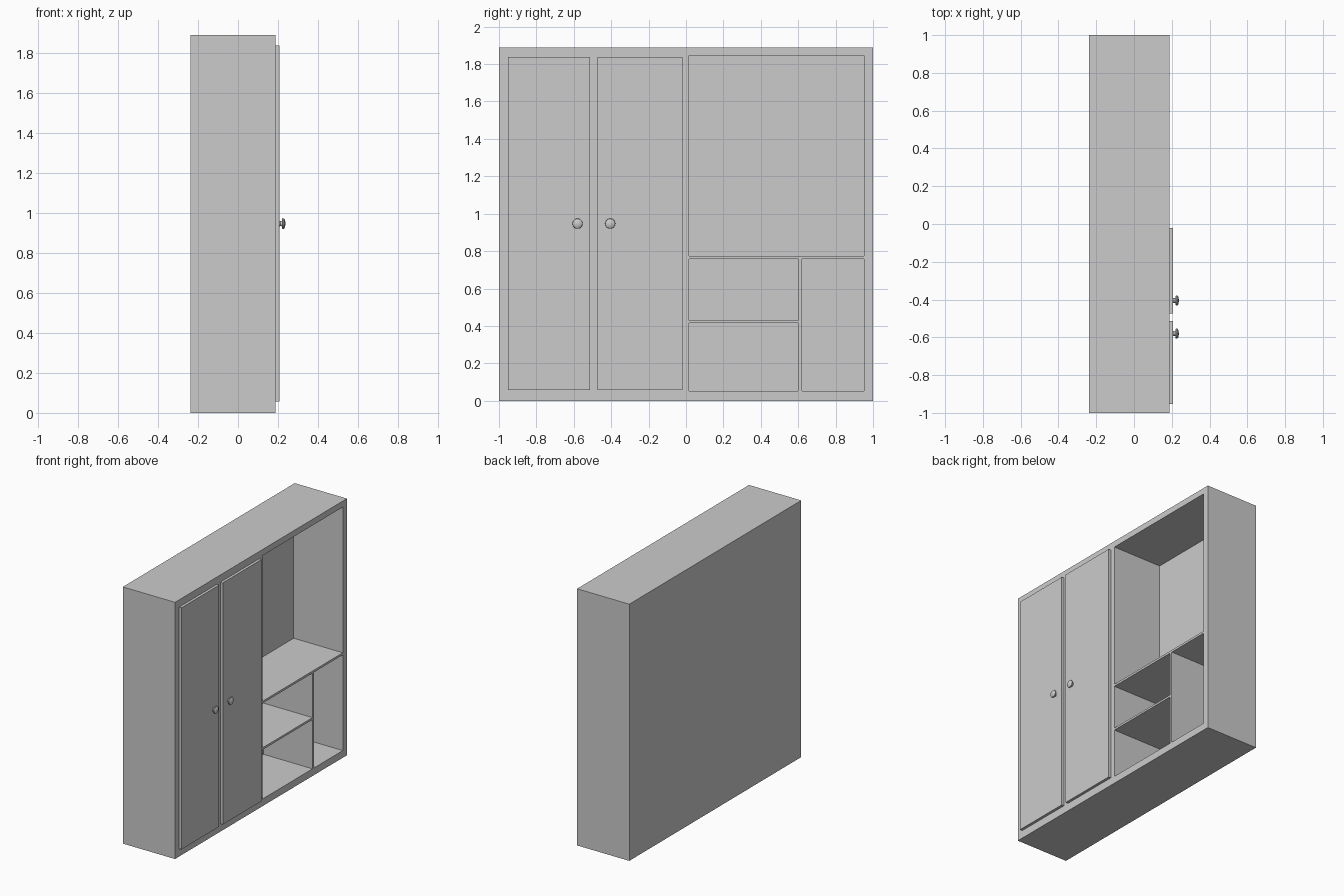
import bpy
import bmesh
from math import radians
from mathutils import Matrix, Vector

default = bpy.data.objects.get("Cube")
if default:
    bpy.data.objects.remove(default, do_unlink=True)

grey = bpy.data.materials.new("cabinet grey")
grey.use_nodes = True
COLOUR = (0.6, 0.6, 0.6, 1)
grey.diffuse_color = COLOUR
grey.node_tree.nodes["Principled BSDF"].inputs["Base Color"].default_value = COLOUR

BACK, FRONT, DOOR_FRONT = -0.238, 0.187, 0.207
HEIGHT = 1.89


def finish(name, bm):
    mesh = bpy.data.meshes.new(name)
    bm.to_mesh(mesh)
    bm.free()
    mesh.materials.append(grey)
    obj = bpy.data.objects.new(name, mesh)
    bpy.context.collection.objects.link(obj)
    return obj


def box(name, x, y, z):
    """Box spanning the given (low, high) pairs."""
    bm = bmesh.new()
    centre = Vector((sum(x) / 2, sum(y) / 2, sum(z) / 2))
    size = Vector((x[1] - x[0], y[1] - y[0], z[1] - z[0]))
    bmesh.ops.create_cube(bm, size=1, matrix=Matrix.Translation(centre) @ Matrix.Diagonal(size).to_4x4())
    return finish(name, bm)


def lathe(name, profile, y, z, steps=24):
    """Spin (x, radius) points about an axis along x."""
    bm = bmesh.new()
    verts = [bm.verts.new((x, 0, r)) for x, r in profile]
    edges = [bm.edges.new(pair) for pair in zip(verts, verts[1:])]
    bmesh.ops.spin(bm, geom=verts + edges, cent=(0, 0, 0), axis=(1, 0, 0),
                   angle=radians(360), steps=steps)
    bmesh.ops.remove_doubles(bm, verts=bm.verts, dist=0.0005)
    bmesh.ops.recalc_face_normals(bm, faces=bm.faces)
    obj = finish(name, bm)
    obj.location = (0, y, z)
    return obj


# Carcass with the open compartments carved out of the front
carcass = box("carcass", (BACK, FRONT), (-1, 1), (0, HEIGHT))
niches = {
    "upper_niche": ((0.016, 0.952), (0.773, 1.845)),
    "middle_niche": ((0.016, 0.6), (0.43, 0.757)),
    "lower_niche": ((0.016, 0.6), (0.053, 0.415)),
    "tall_niche": ((0.62, 0.952), (0.053, 0.757)),
}
for name, (y, z) in niches.items():
    cutter = box(name, (BACK + 0.025, FRONT + 0.1), y, z)
    cutter.hide_render = True
    cut = carcass.modifiers.new(name, "BOOLEAN")
    cut.operation = "DIFFERENCE"
    cut.solver = "EXACT"
    cut.object = cutter
    bpy.context.view_layer.objects.active = carcass
    bpy.ops.object.modifier_apply(modifier=name)
    bpy.data.objects.remove(cutter, do_unlink=True)

# Doors with round knobs near their meeting edges
knob_profile = [(DOOR_FRONT - 0.002, 0.015), (0.213, 0.012), (0.219, 0.014),
                (0.221, 0.025), (0.224, 0.027), (0.23, 0.026),
                (0.235, 0.019), (0.238, 0)]
for side, y, knob_y in (("right", (-0.953, -0.514), -0.58),
                        ("left", (-0.473, -0.02), -0.405)):
    box(side + "_door", (FRONT, DOOR_FRONT), y, (0.058, 1.837))
    knob = lathe(side + "_knob", knob_profile, knob_y, 0.947)
    bpy.ops.object.select_all(action="DESELECT")
    knob.select_set(True)
    bpy.context.view_layer.objects.active = knob
    bpy.ops.object.shade_smooth_by_angle(angle=radians(35))
